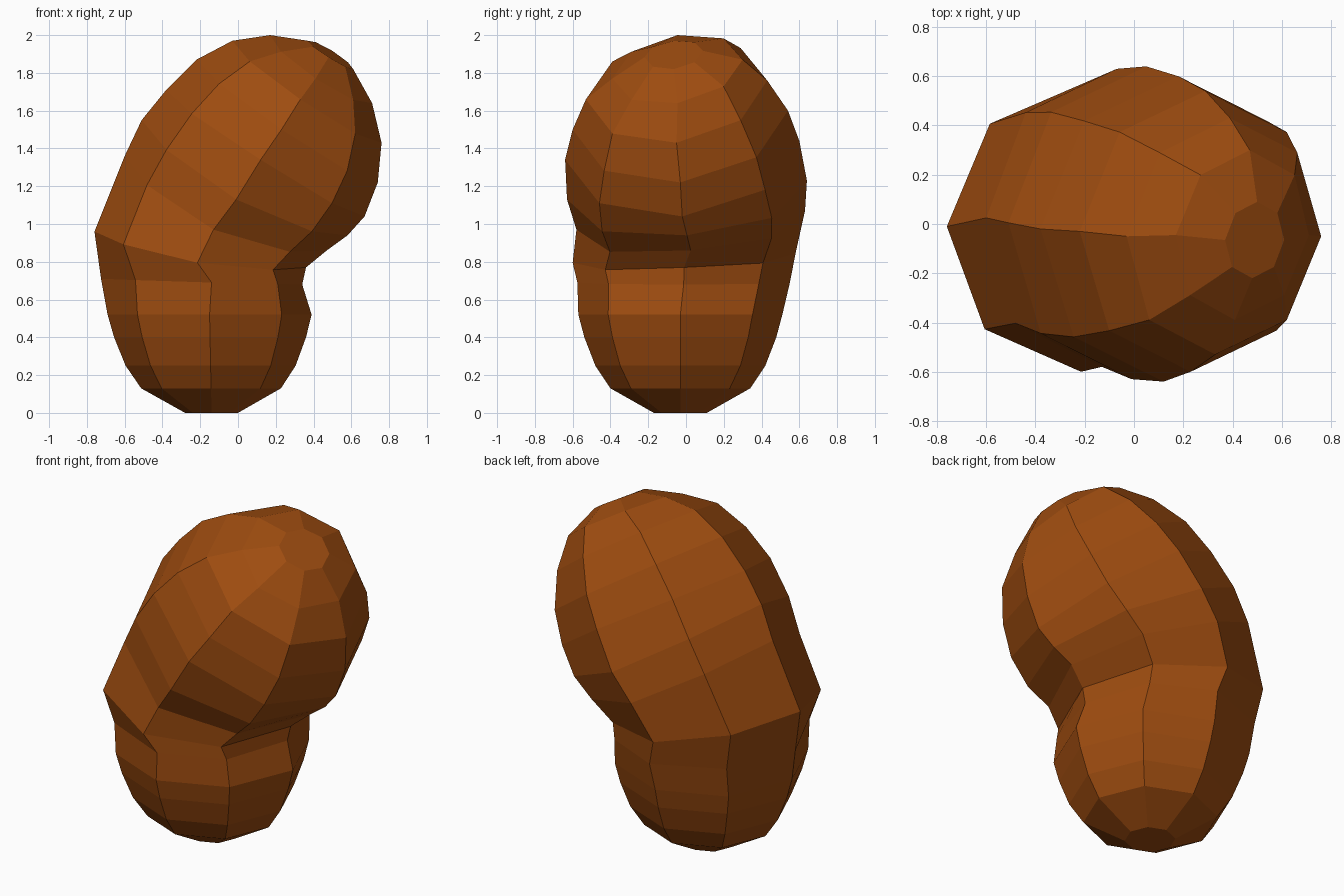
import bpy
import bmesh
from math import sin, cos, pi
from mathutils import Vector

SIDES = 8
TWIST = Vector((0.03, 0, 0.05))

# Remove the default object
default_cube = bpy.data.objects.get("Cube")
if default_cube:
    bpy.data.objects.remove(default_cube, do_unlink=True)


def make_material(name, colour):
    material = bpy.data.materials.new(name)
    material.use_nodes = True
    material.diffuse_color = colour
    shader = material.node_tree.nodes["Principled BSDF"]
    shader.inputs["Base Color"].default_value = colour
    shader.inputs["Roughness"].default_value = 0.8
    return material


def section(right, middle, left, front, back, twist=TWIST):
    """One bent cross-section: (x, z) at the right, middle and left, then its y range."""
    r, m, l = (Vector((x, 0, z)) for x, z in (right, middle, left))
    points = []
    for i in range(SIDES):
        angle = 2 * pi * i / SIDES
        c, s = cos(angle), sin(angle)
        point = m + (l - r) * (c / 2) + ((l + r) / 2 - m) * (c * c) + twist * s
        point.y = (front + back) / 2 + s * (back - front) / 2
        points.append(point)
    return points


def level_section(z, radius):
    """A horizontal cross-section of the lower lobe."""
    x, y = -0.14 - 0.02 * z, -0.03
    return section((x - radius, z), (x, z), (x + radius, z),
                   y - radius, y + radius, Vector())


def loft(name, sections, material):
    """Skin a stack of cross-sections and close both ends."""
    bm = bmesh.new()
    rings = [[bm.verts.new(p) for p in points] for points in sections]
    for low, high in zip(rings, rings[1:]):
        for i in range(SIDES):
            j = (i + 1) % SIDES
            bm.faces.new((low[i], low[j], high[j], high[i]))
    bm.faces.new(list(reversed(rings[0])))
    bm.faces.new(rings[-1])
    bmesh.ops.recalc_face_normals(bm, faces=bm.faces)
    mesh = bpy.data.meshes.new(name)
    bm.to_mesh(mesh)
    bm.free()
    mesh.materials.append(material)
    obj = bpy.data.objects.new(name, mesh)
    bpy.context.collection.objects.link(obj)
    return obj


# Lower lobe, standing upright
lower_lobe = [level_section(z, radius) for z, radius in (
    (0, 0.14), (0.13, 0.37), (0.25, 0.45), (0.4, 0.508), (0.52, 0.54))]

# Waist, folded on the left side
waist = [
    section((-0.725, 0.71), (-0.14, 0.69), (0.34, 0.68), -0.575, 0.55, Vector()),
    section((-0.76, 0.96), (-0.2, 0.82), (0.36, 0.77), -0.6, 0.58, TWIST / 2),
]

# Upper lobe, leaning to the left
upper_lobe = [
    section((-0.6, 1.36), (-0.1, 1.02), (0.47, 0.86), -0.58, 0.63),
    section((-0.51, 1.55), (0.02, 1.18), (0.58, 0.94), -0.63, 0.64),
    section((-0.38, 1.71), (0.15, 1.39), (0.67, 1.04), -0.64, 0.6),
    section((-0.22, 1.87), (0.26, 1.55), (0.74, 1.22), -0.6, 0.54),
    section((-0.03, 1.97), (0.36, 1.71), (0.76, 1.43), -0.53, 0.43),
    section((0.17, 2), (0.44, 1.82), (0.71, 1.64), -0.39, 0.3),
    section((0.37, 1.97), (0.49, 1.9), (0.61, 1.82), -0.22, 0.09, TWIST / 3),
]

bean_brown = make_material("warm brown", (0.34, 0.072, 0.005, 1))
loft("bean_body", lower_lobe + waist + upper_lobe, bean_brown)
